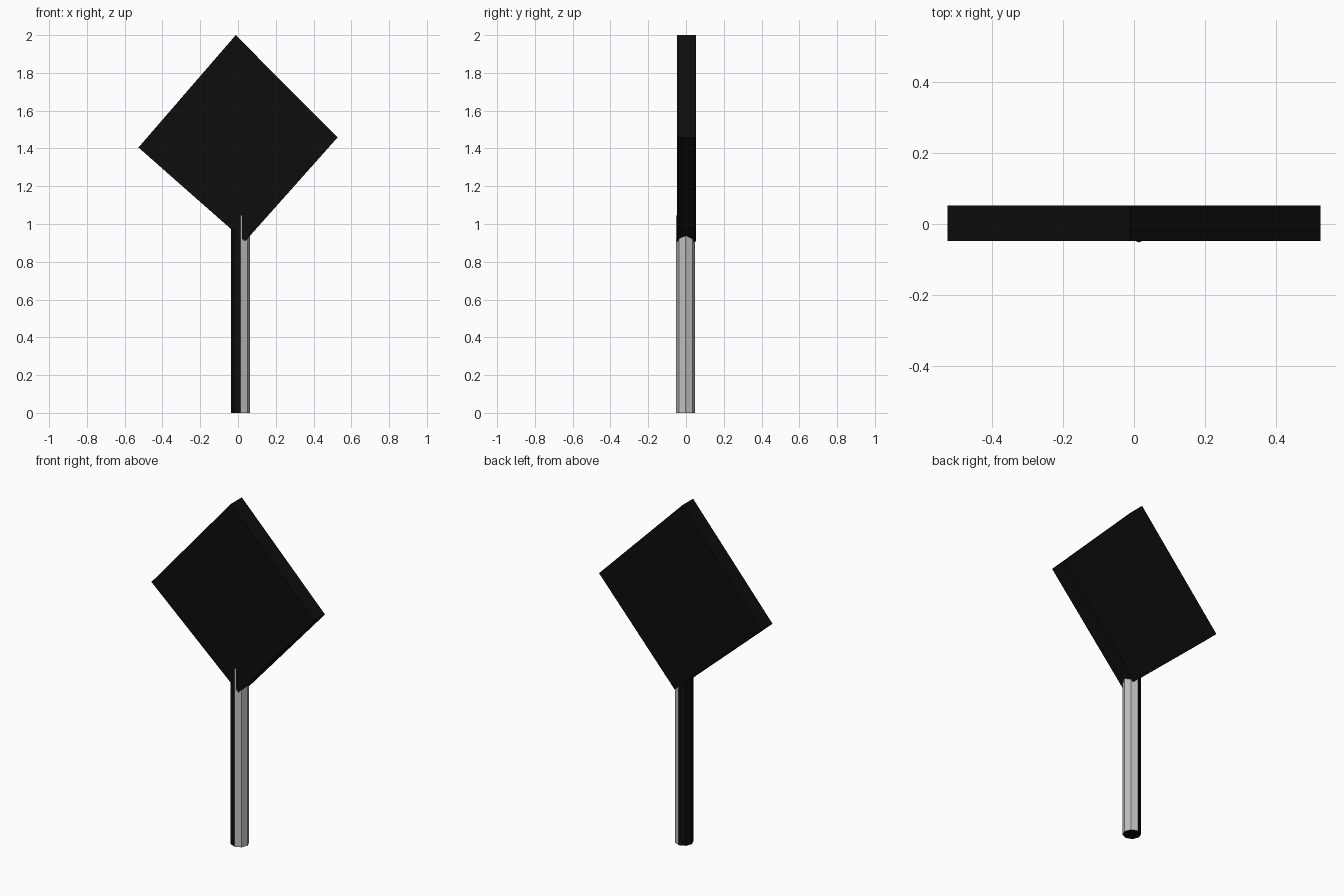
import bpy, bmesh, math

if "Cube" in bpy.data.objects:
    bpy.data.objects.remove(bpy.data.objects["Cube"])


def material(name, rgb):
    m = bpy.data.materials.new(name)
    m.diffuse_color = (*rgb, 1)
    m.use_nodes = True
    m.node_tree.nodes["Principled BSDF"].inputs["Base Color"].default_value = m.diffuse_color
    return m


black = material("black", (0.004, 0.004, 0.004))
grey = material("light grey", (0.54, 0.53, 0.52))


def prism(name, bottom, offset, mats):
    """Extrude a flat outline along an offset vector."""
    bm = bmesh.new()
    face = bm.faces.new([bm.verts.new(p) for p in bottom])
    ext = bmesh.ops.extrude_face_region(bm, geom=[face], use_keep_orig=True)
    verts = [g for g in ext["geom"] if isinstance(g, bmesh.types.BMVert)]
    bmesh.ops.translate(bm, verts=verts, vec=offset)
    bmesh.ops.recalc_face_normals(bm, faces=bm.faces)
    me = bpy.data.meshes.new(name)
    bm.to_mesh(me)
    bm.free()
    for m in mats:
        me.materials.append(m)
    ob = bpy.data.objects.new(name, me)
    bpy.context.collection.objects.link(ob)
    return ob


# Diamond sign board, slightly crooked
corners = [(-0.012, 2.0), (-0.527, 1.405), (0.037, 0.908), (0.527, 1.458)]
prism("sign_board", [(x, -0.0485, z) for x, z in corners], (0, 0.101, 0), [black])

# Octagonal post with a corner facing the front
ring = [(0.014 + 0.05 * math.cos(i * math.pi / 4),
         -0.002 + 0.05 * math.sin(i * math.pi / 4), 0) for i in range(8)]
post = prism("post", ring, (0, 0, 1.045), [black, grey])

# Right-hand sides of the post are grey, the rest black
for f in post.data.polygons:
    f.material_index = 1 if f.normal.x > 0.1 else 0
